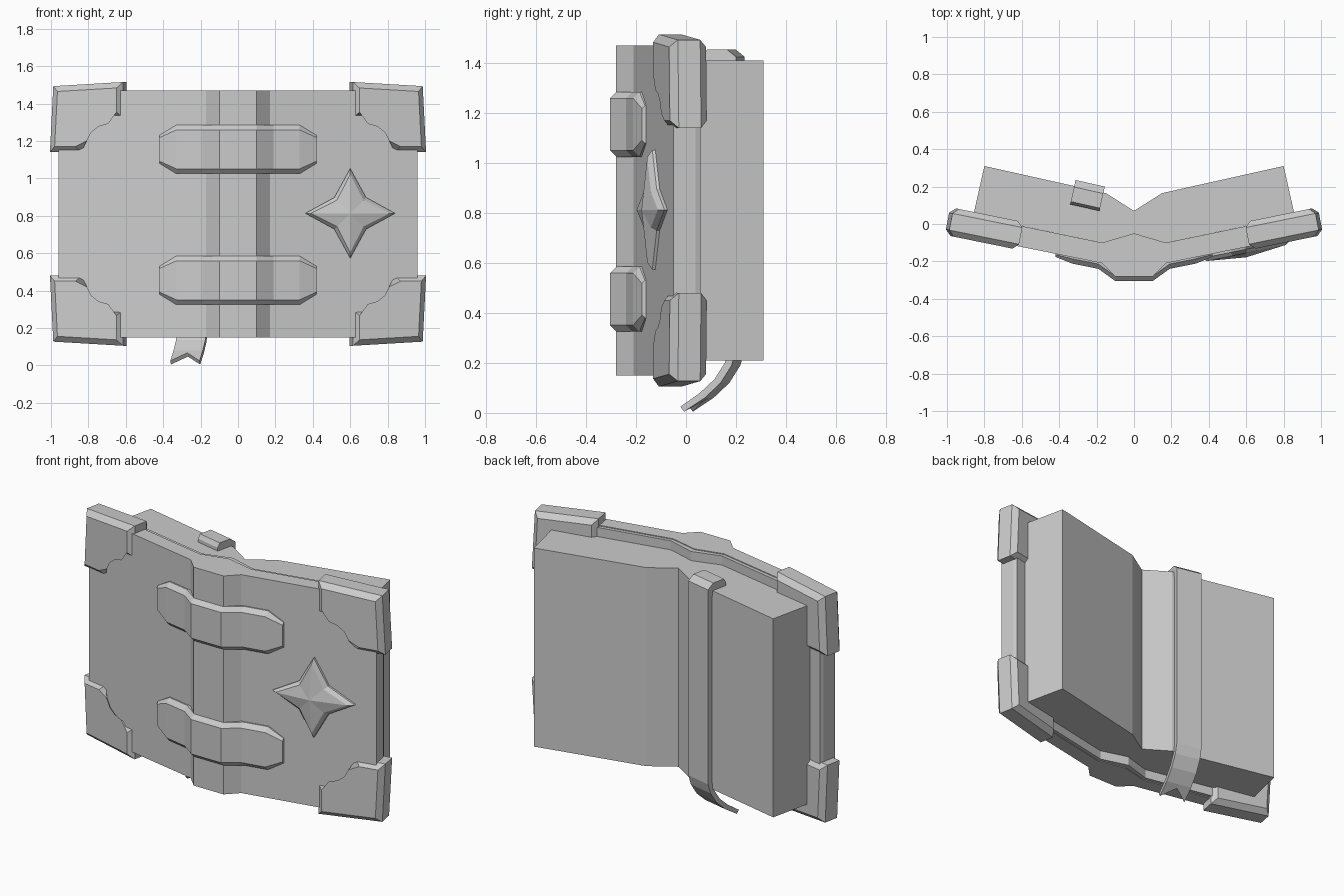
import bpy, bmesh, math
from mathutils import Vector, Matrix

cube = bpy.data.objects.get("Cube")
if cube:
    bpy.data.objects.remove(cube, do_unlink=True)

grey = bpy.data.materials.new("plain_grey")
grey.use_nodes = True
COL = (0.6, 0.6, 0.6, 1)
grey.diffuse_color = COL
grey.node_tree.nodes["Principled BSDF"].inputs["Base Color"].default_value = COL

MID = 0.81     # mid height of the book
SLOPE = 0.203  # how far each cover board folds back


def finish(name, bm):
    bmesh.ops.recalc_face_normals(bm, faces=bm.faces)
    me = bpy.data.meshes.new(name)
    bm.to_mesh(me)
    bm.free()
    me.materials.append(grey)
    ob = bpy.data.objects.new(name, me)
    bpy.context.collection.objects.link(ob)
    return ob


def loft(name, rings, cap=True):
    """Skin a list of equal closed rings."""
    bm = bmesh.new()
    vs = [[bm.verts.new(p) for p in r] for r in rings]
    n = len(vs[0])
    for a, b in zip(vs, vs[1:]):
        for i in range(n):
            j = (i + 1) % n
            bm.faces.new((a[i], a[j], b[j], b[i]))
    if cap:
        bm.faces.new(vs[0])
        bm.faces.new(vs[-1])
    return finish(name, bm)


def mirrored(half):
    """Complete a profile whose right half is given; drop repeated centre points."""
    return half + [(-x, y) for x, y in reversed(half) if x > 0]


def book_prism(name, front, back, half_height):
    """Upright prism with a left-right symmetric plan."""
    plan = [(-x, y) for x, y in reversed(front) if x > 0] + front
    rear = [(-x, y) for x, y in reversed(back) if x > 0] + back
    plan = plan + rear[::-1]
    loft(name, [[(x, y, MID + s * half_height) for x, y in plan] for s in (-1, 1)])


# Cover, lining and page block
fold = [(0, -0.08), (0.17, -0.12), (0.945, 0.038)]
lining = [(0, -0.05), (0.17, -0.10), (0.935, 0.058)]
book_prism("cover", [(0.1, -0.28), (0.17, -0.21), (0.96, -0.05)], fold, 0.66)
book_prism("cover_lining", fold, lining, 0.655)
book_prism("page_block", [(0, -0.05), (0.17, -0.10), (0.86, 0.043)],
           [(0, 0.07), (0.15, 0.165), (0.8, 0.31)], 0.6)

# Corner guards: chamfered brackets wrapped round each board corner
BRACKET = [(0.612, 0.705), (0.985, 0.683), (1.003, 0.33), (0.835, 0.33),
           (0.828, 0.40), (0.80, 0.455), (0.75, 0.495), (0.69, 0.512), (0.612, 0.515)]


def corner_guard(name, sx, sz):
    bm = bmesh.new()
    layers = []
    for depth in (-0.074, 0.074):
        layer = []
        for x, z in BRACKET:
            px = x - SLOPE * depth * 0.95 - 0.006
            py = -0.064 + SLOPE * (x - 0.61) + depth
            layer.append(bm.verts.new((sx * px, py, MID + sz * z)))
        layers.append(layer)
    front, back = layers
    caps = [bm.faces.new(front), bm.faces.new(back)]
    n = len(front)
    for i in range(n):
        j = (i + 1) % n
        bm.faces.new((front[i], front[j], back[j], back[i]))
    edges = {e for f in caps for e in f.edges}
    bmesh.ops.bevel(bm, geom=list(edges), offset=0.03, segments=1, affect='EDGES')
    finish(name, bm)


for sx, side in ((1, "left"), (-1, "right")):
    for sz, level in ((1, "upper"), (-1, "lower")):
        corner_guard(f"{level}_{side}_corner_guard", sx, sz)

# Spine straps: chamfered bands following the spine
STATIONS = [(0.1, -0.305, 0.13), (0.19, -0.24, 0.13), (0.33, -0.212, 0.13), (0.42, -0.176, 0.075)]


def strap(name, z):
    rings = []
    for x, y, w in [(-x, y, w) for x, y, w in reversed(STATIONS)] + STATIONS:
        c = 0.026 if w > 0.1 else 0.012
        section = [(0.05, w), (c, w), (0, w - c), (0, c - w), (c, -w), (0.05, -w)]
        rings.append([(x, y + d, z + h) for d, h in section])
    loft(name, rings)


strap("upper_spine_strap", MID + 0.345)
strap("lower_spine_strap", MID - 0.355)

# Four-pointed star stud on the left board
bm = bmesh.new()


def star_ring(tip, notch, lift):
    ring = []
    for i in range(8):
        r = notch if i % 2 else tip
        a = i * math.pi / 4
        x = 0.6 + r * math.cos(a)
        ring.append(bm.verts.new((x, -0.123 + SLOPE * (x - 0.6) - lift, MID + 0.003 + r * math.sin(a))))
    return ring


base, rim = star_ring(0.24, 0.12, -0.02), star_ring(0.24, 0.12, 0.012)
top = star_ring(0.21, 0.10, 0.032)
apex = bm.verts.new((0.6, -0.178, MID + 0.003))
for i in range(8):
    j = (i + 1) % 8
    bm.faces.new((base[i], base[j], rim[j], rim[i]))
    bm.faces.new((rim[i], rim[j], top[j], top[i]))
    bm.faces.new((top[i], top[j], apex))
bm.faces.new(base)
finish("star_stud", bm)

# Ribbon bookmark: over the page top, down the open page, swallow tail below
turn = Matrix.Translation((-0.238, 0.2, 0)) @ Matrix.Rotation(math.radians(-12.6), 4, 'Z')
# each station: outer depth and height, inner depth and height
PATH = [(-0.115, 1.43, -0.115, 1.38), (-0.10, 1.455, -0.10, 1.38), (-0.02, 1.455, -0.03, 1.38),
        (0.018, 1.425, -0.012, 1.38), (0.018, 0.25, -0.012, 0.25), (0.0, 0.19, -0.028, 0.20),
        (-0.045, 0.12, -0.07, 0.135), (-0.11, 0.06, -0.13, 0.08), (-0.195, 0.005, -0.21, 0.025)]
rings = []
for k, (d, z, e, h) in enumerate(PATH):
    tail = k == len(PATH) - 1
    mid_d, mid_z = (0.06, 0.042) if tail else (0, 0)
    outer = [(-0.08, d, z), (0, d + mid_d, z + mid_z), (0.08, d, z)]
    inner = [(0.08, e, h), (0, e + mid_d, h + mid_z), (-0.08, e, h)]
    rings.append([turn @ Vector(p) for p in outer + inner])
loft("ribbon_bookmark", rings)
